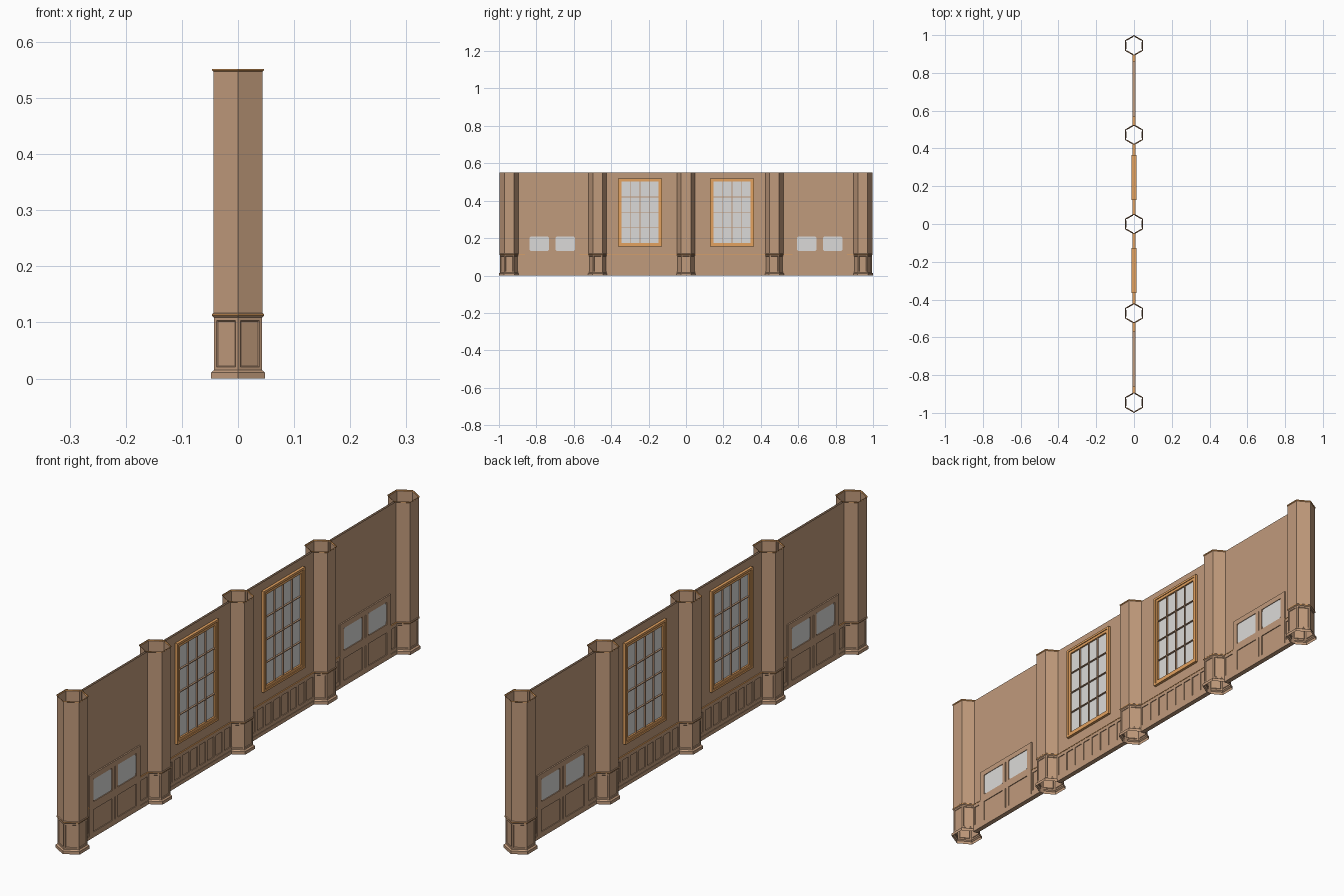
import bpy, bmesh, math
from mathutils import Matrix

cube = bpy.data.objects.get("Cube")
if cube:
    bpy.data.objects.remove(cube)


def make_material(name, rgb):
    m = bpy.data.materials.new(name)
    m.use_nodes = True
    m.diffuse_color = (*rgb, 1)
    m.node_tree.nodes["Principled BSDF"].inputs["Base Color"].default_value = (*rgb, 1)
    return m


WOOD = make_material("tan wood", (0.53, 0.325, 0.2))
TRIM = make_material("golden trim", (0.77, 0.36, 0.115))
GLASS = make_material("pale glass", (0.71, 0.70, 0.69))

SPACING, HEIGHT = 0.4725, 0.55
POST_EDGE = 0.047        # where a wall meets a post
WALL = 0.004             # half thickness of the wall


def finish(bm, name, *mats):
    bmesh.ops.recalc_face_normals(bm, faces=bm.faces)
    mesh = bpy.data.meshes.new(name)
    bm.to_mesh(mesh)
    bm.free()
    for m in mats:
        mesh.materials.append(m)
    obj = bpy.data.objects.new(name, mesh)
    bpy.context.collection.objects.link(obj)
    return obj


def box(bm, y0, y1, z0, z1, half):
    """Box spanning the wall on both sides, x from -half to half."""
    mat = Matrix.Translation((0, (y0 + y1) / 2, (z0 + z1) / 2))
    mat = mat @ Matrix.Diagonal((2 * half, y1 - y0, z1 - z0, 1))
    return bmesh.ops.create_cube(bm, size=1, matrix=mat)["verts"]


def frame(bm, y0, y1, z0, z1, w, half):
    box(bm, y0, y0 + w, z0, z1, half)
    box(bm, y1 - w, y1, z0, z1, half)
    box(bm, y0 + w, y1 - w, z0, z0 + w, half)
    box(bm, y0 + w, y1 - w, z1 - w, z1, half)


# Hollow six-sided post: plinth, panelled pedestal, trim ring, shaft, cap
def post(y, name):
    profile = [(0.048, 0), (0.048, 0.011), (0.043, 0.015), (0.043, 0.109),
               (0.046, 0.112), (0.046, 0.115), (0.044, 0.117),
               (0.044, 0.547), (0.046, 0.549), (0.046, 0.552)]
    bm = bmesh.new()
    rings = []
    for apothem, z in profile:
        r = apothem / math.cos(math.pi / 6)
        rings.append([bm.verts.new((r * math.sin(k * math.pi / 3),
                                    y + r * math.cos(k * math.pi / 3), z))
                      for k in range(6)])
    panels = []
    for i in range(len(rings) - 1):
        for k in range(6):
            j = (k + 1) % 6
            f = bm.faces.new((rings[i][k], rings[i][j], rings[i + 1][j], rings[i + 1][k]))
            f.material_index = 1 if i in (4, 7, 8) else 0
            if i == 2:
                panels.append(f)
    bmesh.ops.recalc_face_normals(bm, faces=bm.faces)
    bmesh.ops.inset_individual(bm, faces=panels, thickness=0.008, depth=0)
    bmesh.ops.inset_individual(bm, faces=panels, thickness=0.002, depth=-0.002)
    finish(bm, name, WOOD, TRIM)


# Hollow wall: two skins, open at top and bottom
def wall(y0, y1, name):
    bm = bmesh.new()
    box(bm, y0, y1, 0, HEIGHT, WALL)
    bm.normal_update()
    bmesh.ops.delete(bm, geom=[f for f in bm.faces if abs(f.normal.x) < 0.5],
                     context="FACES")
    finish(bm, name, WOOD)


# Panelled wainscot with a skirting board and a cap rail
def wainscot(y0, y1, count, name):
    bm = bmesh.new()
    box(bm, y0, y1, 0, 0.013, 0.009)
    box(bm, y0, y1, 0.013, 0.026, 0.007)
    box(bm, y0, y1, 0.1, 0.112, 0.007)
    step = (y1 - y0) / count
    for i in range(count + 1):
        a = max(y0, y0 + i * step - 0.006)
        b = min(y1, y0 + i * step + 0.006)
        box(bm, a, b, 0.026, 0.1, 0.007)
    finish(bm, name, WOOD)
    bm = bmesh.new()
    box(bm, y0, y1, 0.112, 0.115, 0.008)
    finish(bm, name + "_cap", TRIM)


# Tall window: stepped frame, glass, and a grid of thin bars
def window(y, name):
    z0, z1, half_w = 0.155, 0.52, 0.118
    bm = bmesh.new()
    frame(bm, y - half_w, y + half_w, z0, z1, 0.008, 0.014)
    frame(bm, y - half_w + 0.008, y + half_w - 0.008, z0 + 0.008, z1 - 0.008, 0.01, 0.011)
    finish(bm, name + "_frame", TRIM)
    g0, g1, b0, b1 = y - 0.1, y + 0.1, z0 + 0.018, z1 - 0.018
    bm = bmesh.new()
    box(bm, g0, g1, b0, b1, 0.0048)
    finish(bm, name + "_glass", GLASS)
    bm = bmesh.new()
    for i in range(1, 4):
        yy = g0 + (g1 - g0) * i / 4
        zz = b0 + (b1 - b0) * i / 4
        box(bm, yy - 0.0015, yy + 0.0015, b0, b1, 0.011)
        box(bm, g0, g1, zz - 0.0015, zz + 0.0015, 0.011)
    finish(bm, name + "_bars", WOOD)


# Rounded pane on both faces of a door
def rounded_pane(y, z, half_y, half_z, name):
    bm = bmesh.new()
    verts = box(bm, y - half_y, y + half_y, z - half_z, z + half_z, 0.0068)
    edges = {e for v in verts for e in v.link_edges
             if abs(e.verts[0].co.x - e.verts[1].co.x) > 0.005}
    bmesh.ops.bevel(bm, geom=list(edges), offset=0.012, segments=4,
                    profile=0.5, affect="EDGES")
    finish(bm, name, GLASS)


# Low double door: slab, raised rails and stiles, two panes
def door(y, name):
    half_w, top = 0.145, 0.23
    bm = bmesh.new()
    box(bm, y - half_w, y + half_w, 0, top, 0.006)
    for z0, z1 in ((0, 0.02), (0.1, 0.129), (0.21, top)):
        box(bm, y - half_w, y + half_w, z0, z1, 0.009)
    for z0, z1 in ((0.02, 0.1), (0.129, 0.21)):
        for a, b in ((-half_w, -0.122), (-0.017, -0.002), (0.002, 0.017), (0.122, half_w)):
            box(bm, y + a, y + b, z0, z1, 0.009)
    finish(bm, name, WOOD)
    for s, side in ((-1, "a"), (1, "b")):
        rounded_pane(y + s * 0.0695, 0.17, 0.0525, 0.04, name + "_pane_" + side)


for i in range(5):
    post((i - 2) * SPACING, f"post_{i + 1}")

for i in range(4):
    start = (i - 2) * SPACING + POST_EDGE
    end = (i - 1) * SPACING - POST_EDGE
    wall(start, end, f"wall_{i + 1}")
    if i in (1, 2):
        wainscot(start, end, 8, f"wainscot_{i + 1}")
        window(-0.246 if i == 1 else 0.246, f"window_{i + 1}")
    else:
        centre = -0.715 if i == 0 else 0.715
        wainscot(start, centre - 0.145, 1, f"wainscot_{i + 1}_near")
        wainscot(centre + 0.145, end, 1, f"wainscot_{i + 1}_far")
        door(centre, f"double_door_{i + 1}")
